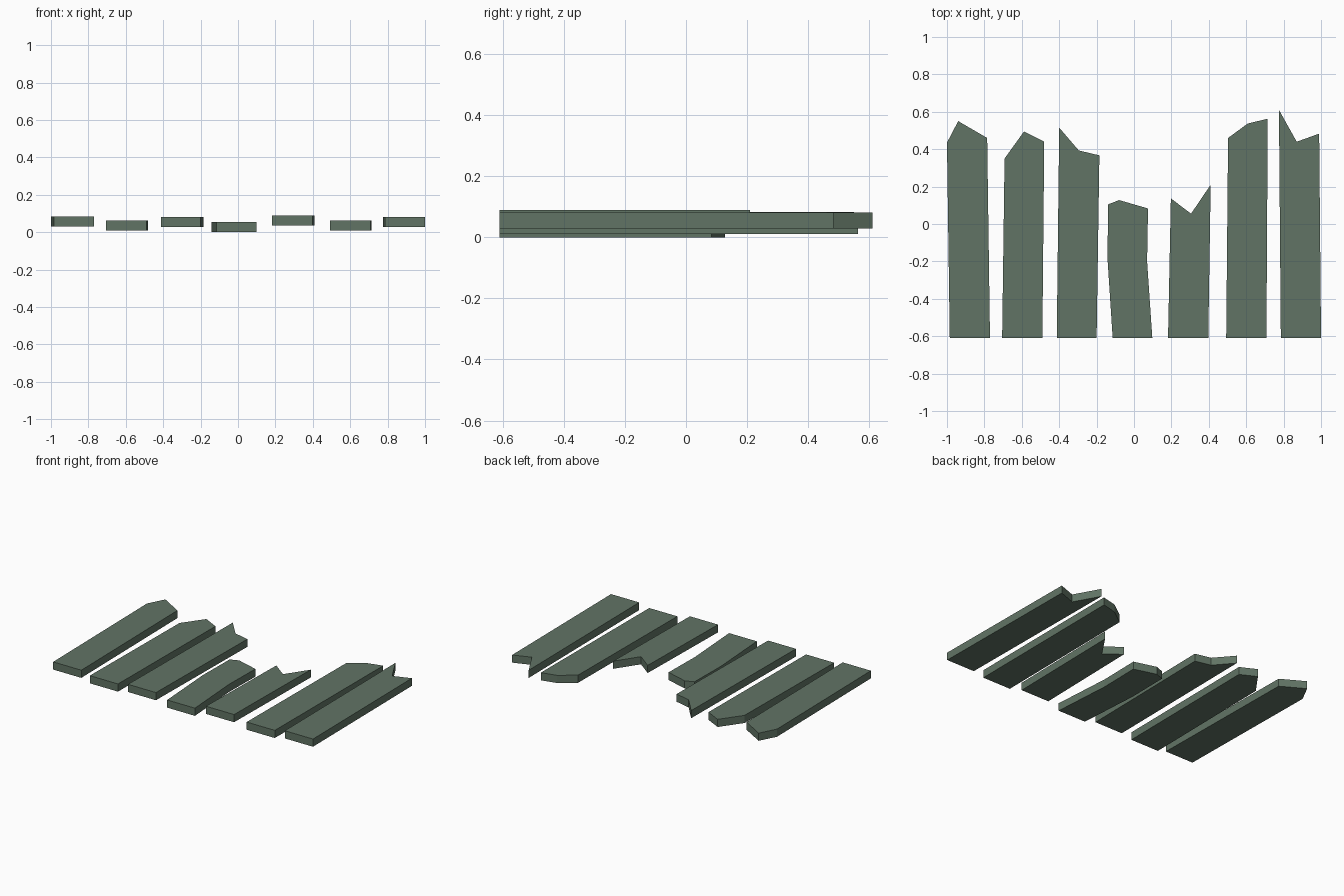
import bpy, bmesh

if "Cube" in bpy.data.objects:
    bpy.data.objects.remove(bpy.data.objects["Cube"])

mat = bpy.data.materials.new("weathered grey green")
mat.diffuse_color = (0.12, 0.175, 0.13, 1)
mat.use_nodes = True
mat.node_tree.nodes["Principled BSDF"].inputs["Base Color"].default_value = mat.diffuse_color

FRONT_Y = -0.61
THICK = 0.053


def plank(name, z, left, right, end):
    """Board from the straight front edge to a broken end, extruded upward."""
    outline = [(left, FRONT_Y), (right, FRONT_Y)] + end
    bm = bmesh.new()
    face = bm.faces.new([bm.verts.new((x, y, z)) for x, y in outline])
    top = bmesh.ops.extrude_face_region(bm, geom=[face])["geom"]
    bmesh.ops.translate(bm, vec=(0, 0, THICK),
                        verts=[v for v in top if isinstance(v, bmesh.types.BMVert)])
    bmesh.ops.recalc_face_normals(bm, faces=bm.faces)
    me = bpy.data.meshes.new(name)
    bm.to_mesh(me)
    bm.free()
    me.materials.append(mat)
    bpy.context.collection.objects.link(bpy.data.objects.new(name, me))


# base height, front left x, front right x, broken end from right to left
planks = [
    (0.030, -0.985, -0.770, [(-0.785, 0.46), (-0.94, 0.55), (-1.0, 0.435)]),
    (0.010, -0.705, -0.490, [(-0.48, 0.44), (-0.588, 0.495), (-0.692, 0.35)]),
    (0.028, -0.413, -0.200, [(-0.185, 0.367), (-0.295, 0.393), (-0.40, 0.515)]),
    # bent short board
    (0.000, -0.114, 0.098, [(0.07, -0.20), (0.075, 0.083), (-0.08, 0.128),
                            (-0.138, 0.105), (-0.142, -0.18)]),
    (0.036, 0.182, 0.397, [(0.41, 0.21), (0.305, 0.055), (0.197, 0.137)]),
    (0.010, 0.493, 0.708, [(0.715, 0.563), (0.608, 0.537), (0.503, 0.46)]),
    (0.028, 0.785, 1.000, [(0.99, 0.483), (0.87, 0.44), (0.775, 0.61)]),
]
for i, (z, left, right, end) in enumerate(planks, 1):
    plank(f"broken_plank_{i}", z, left, right, end)
